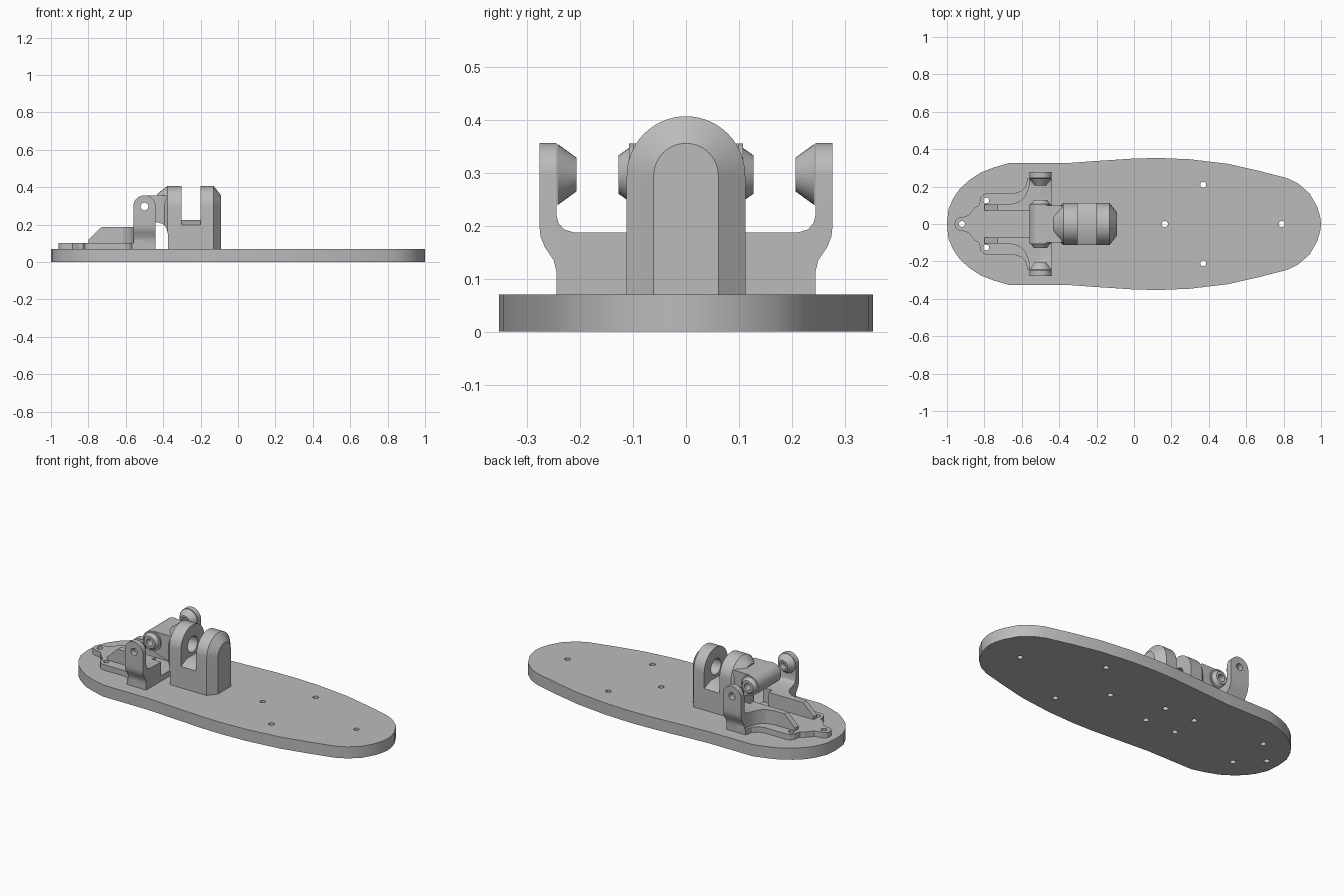
import bpy, bmesh
from math import sin, cos, pi, radians
from mathutils import Vector

cube = bpy.data.objects.get("Cube")
if cube:
    bpy.data.objects.remove(cube, do_unlink=True)

GREY = (0.5, 0.5, 0.5, 1)
grey = bpy.data.materials.new("plain grey")
grey.use_nodes = True
grey.diffuse_color = GREY
grey.node_tree.nodes["Principled BSDF"].inputs["Base Color"].default_value = GREY

PLACE = {"X": lambda u, v, t: (t, u, v),
         "Y": lambda u, v, t: (u, t, v),
         "Z": lambda u, v, t: (u, v, t)}


def loft(name, loops, axis):
    """Skin a list of (position, outline) sections along an axis and cap both ends."""
    bm = bmesh.new()
    rings = [[bm.verts.new(PLACE[axis](u, v, t)) for u, v in pts] for t, pts in loops]
    n = len(rings[0])
    for a, b in zip(rings, rings[1:]):
        for i in range(n):
            j = (i + 1) % n
            bm.faces.new((a[i], a[j], b[j], b[i]))
    bm.faces.new(rings[0])
    bm.faces.new(rings[-1])
    bmesh.ops.recalc_face_normals(bm, faces=bm.faces)
    mesh = bpy.data.meshes.new(name)
    bm.to_mesh(mesh)
    bm.free()
    mesh.materials.append(grey)
    ob = bpy.data.objects.new(name, mesh)
    bpy.context.collection.objects.link(ob)
    return ob


def prism(name, pts, axis, lo, hi):
    return loft(name, [(lo, pts), (hi, pts)], axis)


def arc(cu, cv, r, start=0, end=360, n=32):
    return [(cu + r * cos(radians(start + (end - start) * i / n)),
             cv + r * sin(radians(start + (end - start) * i / n)))
            for i in range(n + (end - start < 360))]


def boolean(ob, cutter, mode="DIFFERENCE"):
    mod = ob.modifiers.new(mode, "BOOLEAN")
    mod.operation, mod.solver, mod.object = mode, "EXACT", cutter
    bpy.context.view_layer.objects.active = ob
    bpy.ops.object.modifier_apply(modifier=mod.name)
    bpy.data.objects.remove(cutter, do_unlink=True)


def bore(ob, axis, u, v, r, lo, hi):
    boolean(ob, prism("bore", arc(u, v, r, n=24), axis, lo, hi))


def both_sides(half):
    """Close a half outline, given from nose to tail, by mirroring it in y."""
    return half + [(x, -y) for x, y in reversed(half) if abs(y) > 0.001]


# Deck
deck = prism("deck", both_sides([
    (-1, 0), (-.992, .08), (-.965, .14), (-.93, .19), (-.88, .235), (-.82, .275),
    (-.75, .302), (-.67, .325), (-.37, .325), (-.2, .337), (0, .35), (.13, .353),
    (.3, .346), (.5, .322), (.66, .286), (.82, .245), (.88, .215), (.94, .162),
    (.98, .09), (.995, .04), (1, 0)]), "Z", 0, .07)

# Base plate with a nose lug and flared sides
plate = prism("base_plate", both_sides([
    (-.96, 0), (-.954, .02), (-.938, .034), (-.915, .038), (-.885, .046), (-.865, .07),
    (-.85, .09), (-.83, .1), (-.822, .12), (-.82, .14), (-.805, .158), (-.785, .165),
    (-.64, .165), (-.605, .175), (-.58, .2), (-.568, .245), (-.44, .245)]),
    "Z", .065, .103)

# Screw holes
lugs = [(-.92, 0), (-.79, .125), (-.79, -.125)]
for x, y in lugs:
    bore(plate, "Z", x, y, .016, 0, .2)
rest = [(x, s * y) for x, y in ((-.15, .08), (-.35, .08), (.37, .21)) for s in (1, -1)]
for x, y in lugs + rest + [(.165, 0), (.79, 0)]:
    bore(deck, "Z", x, y, .016, -.1, .2)

# Side mounts: wall, upright ear and pointed boss, mirrored across y
PX, PZ, EAR = -.5, .297, .06
for s, side in ((1, "rear"), (-1, "front")):
    wall = prism(side + "_wall", [
        (-.8, s * .072), (-.8, s * .105), (-.66, s * .105), (-.615, s * .118),
        (-.585, s * .145), (-.565, s * .19), (-.555, s * .245), (-.5, s * .245),
        (-.5, s * .072)], "Z", .09, .187)
    boolean(wall, prism("slope", [(-.85, .06), (-.8, .12), (-.73, .187), (-.73, .3),
                                  (-.85, .3)], "Y", -.4, .4))

    ear = prism(side + "_ear", [(s * y, z) for y, z in [
        (.105, .065), (.245, .065), (.245, .115), (.25, .135), (.267, .16), (.275, .18),
        (.277, .2), (.277, .4), (.245, .4), (.245, .222), (.241, .205), (.23, .193),
        (.21, .187), (.105, .187)]], "X", PX - EAR, PX + EAR)
    boolean(ear, prism("round_top", arc(PX, PZ, EAR, 0, 180, 24)
                       + [(PX - EAR, 0), (PX + EAR, 0)], "Y", -.4, .4), "INTERSECT")
    boss = loft(side + "_boss", [(s * .243, arc(PX, PZ, .058)),
                                 (s * .207, arc(PX, PZ, .032))], "Y")
    for part in (ear, boss):
        bore(part, "Y", PX, PZ, .021, -.4, .4)


# Arched pillar block with tapered ends
def arch(r):
    return [(r, .065)] + arc(0, .295, r, 0, 180, 28) + [(-r, .065)]


block = loft("arched_block", [(-.43, arch(.07)), (-.378, arch(.112)),
                              (-.13, arch(.112)), (-.09, arch(.061))], "X")
under = [(-.375, .15), (-.383, .182), (-.402, .204), (-.44, .214)]
boolean(block, prism("undercut", [(-.6, 0), (-.375, 0)] + under + [(-.6, .214)],
                     "Y", -.3, .3))
slot = [(-.15, .182), (-.055, .225), (.055, .225), (.15, .182), (.15, .5), (-.15, .5)]
boolean(block, prism("slot", slot, "X", -.302, -.2))
bore(block, "X", 0, .29, .047, -.38, -.14)

# Hanger: web and cross barrel with tapered ends
web = prism("hanger_web", [(-.5, .356), (-.39, .356), (-.365, .34), (-.365, .15)]
            + under + [(-.5, .237)], "Y", -.1, .1)
barrel = loft("hanger_barrel", [
    (-.128, arc(PX, PZ, .036)), (-.108, arc(PX, PZ, .05)), (-.108, arc(PX, PZ, .059)),
    (.108, arc(PX, PZ, .059)), (.108, arc(PX, PZ, .05)), (.128, arc(PX, PZ, .036))], "Y")
for part in (web, barrel):
    bore(part, "Y", PX, PZ, .021, -.4, .4)

# Smooth curved faces, keep edges crisp
bpy.ops.object.select_all(action="DESELECT")
for ob in bpy.context.collection.objects:
    if ob.type == "MESH":
        ob.select_set(True)
        bpy.context.view_layer.objects.active = ob
bpy.ops.object.shade_smooth_by_angle(angle=radians(25))
